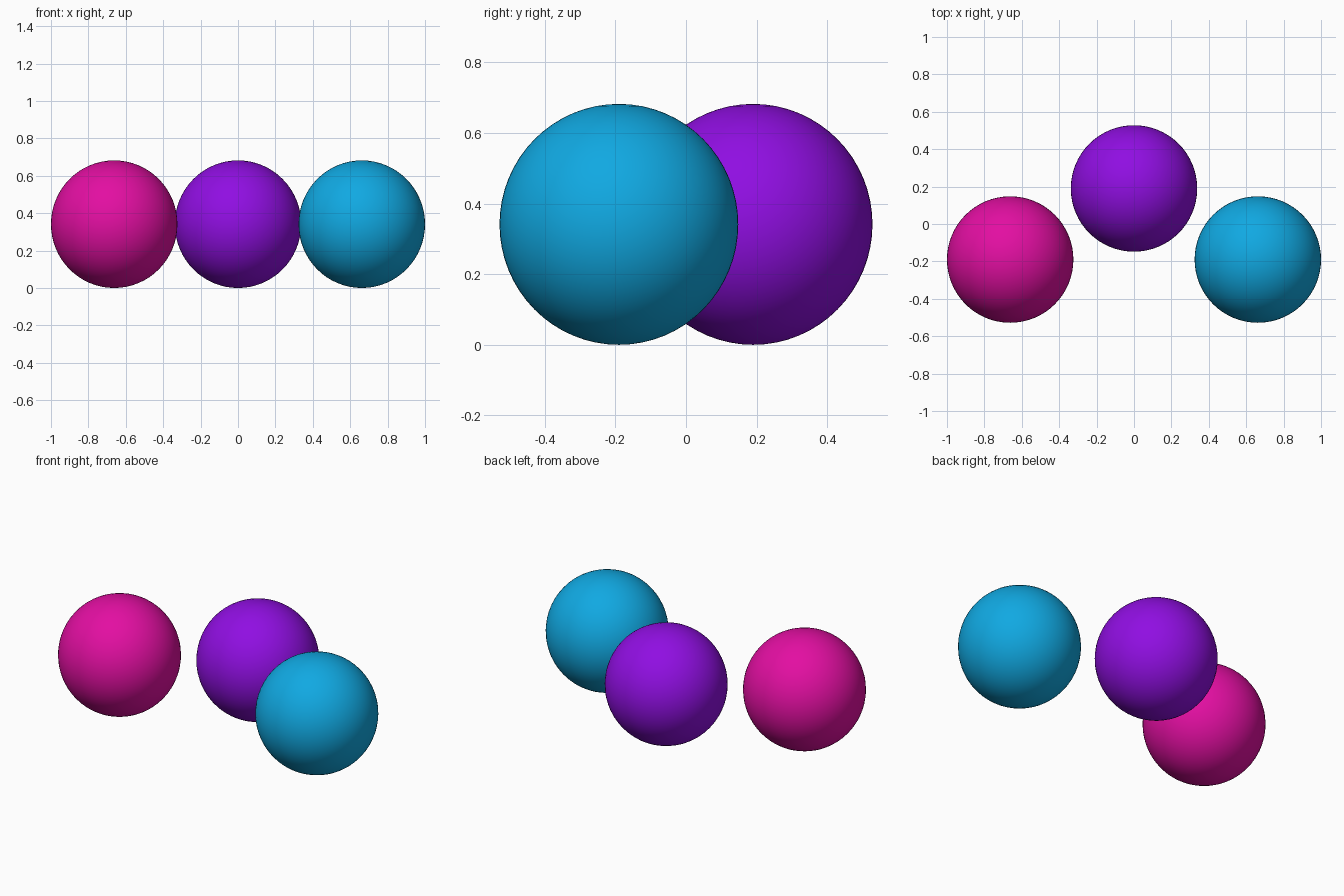
import bpy

if "Cube" in bpy.data.objects:
    bpy.data.objects.remove(bpy.data.objects["Cube"])

R, RZ = 0.338, 0.341  # horizontal and vertical radius


def material(name, rgb):
    m = bpy.data.materials.new(name)
    m.diffuse_color = (*rgb, 1.0)
    m.use_nodes = True
    m.node_tree.nodes["Principled BSDF"].inputs["Base Color"].default_value = m.diffuse_color
    return m


def ball(name, x, y, mat):
    bpy.ops.mesh.primitive_uv_sphere_add(segments=64, ring_count=32, radius=1, location=(x, y, RZ))
    ob = bpy.context.object
    ob.name = name
    ob.scale = (R, R, RZ)
    ob.data.materials.append(mat)
    bpy.ops.object.shade_smooth()


# three separate balls in a shallow triangle
ball("left_ball", -0.662, -0.19, material("magenta", (0.767, 0.0045, 0.36)))
ball("middle_ball", 0.0, 0.19, material("violet", (0.279, 0.0045, 0.76)))
ball("right_ball", 0.662, -0.19, material("sky blue", (0.0052, 0.395, 0.76)))
